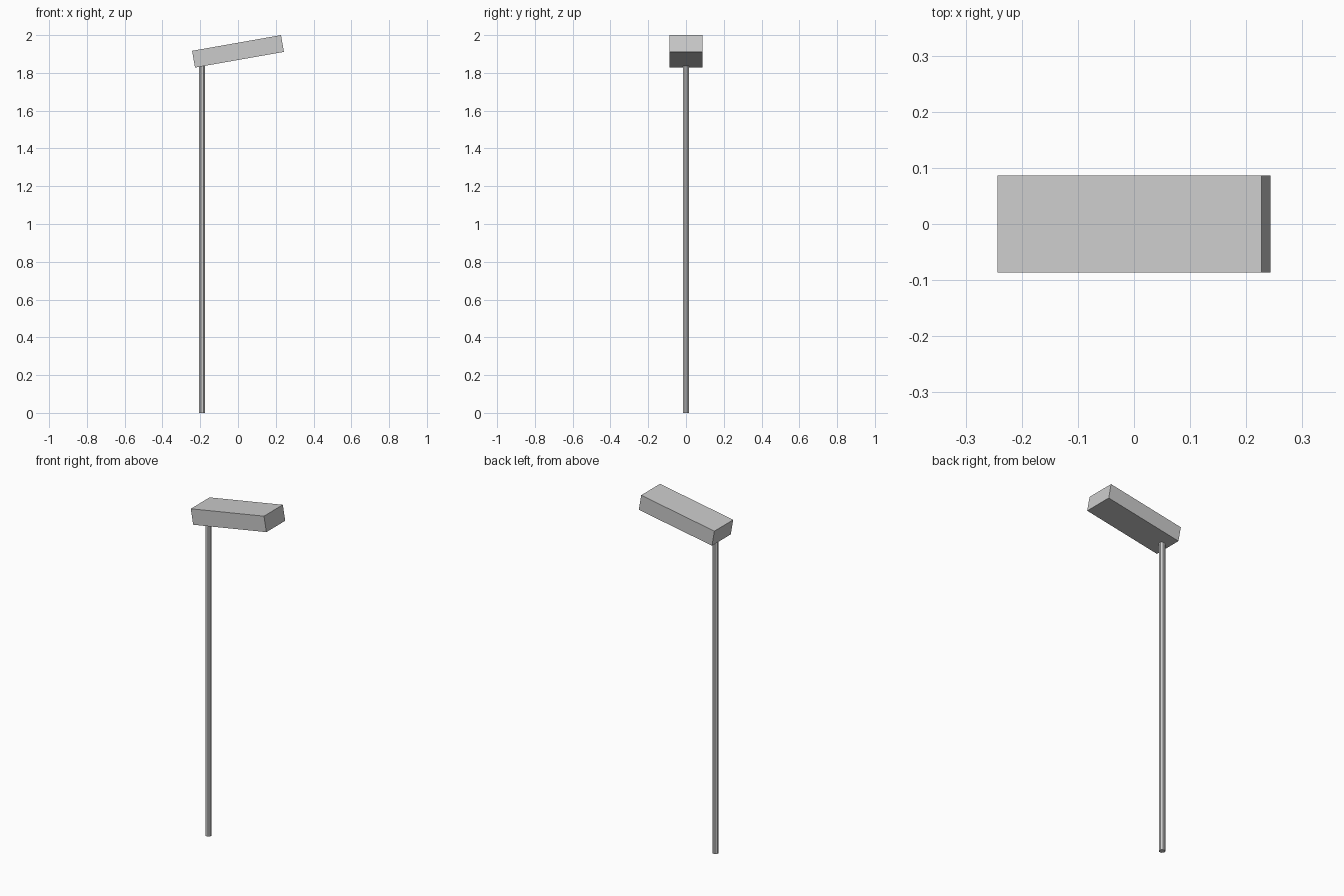
import bpy
from math import radians

if "Cube" in bpy.data.objects:
    bpy.data.objects.remove(bpy.data.objects["Cube"])

# Pole: thin low-poly cylinder, its top tucked into the tilted head
POLE_TOP = 1.845
bpy.ops.mesh.primitive_cylinder_add(vertices=8, radius=0.017, depth=POLE_TOP,
                                    location=(-0.19, 0, POLE_TOP / 2),
                                    rotation=(0, 0, radians(22.5)))
bpy.context.object.name = "pole"

# Head: box tilted upward by 10 degrees towards +x
bpy.ops.mesh.primitive_cube_add(size=1, location=(0, 0, 1.914),
                                rotation=(0, radians(-10), 0))
head = bpy.context.object
head.name = "head"
head.scale = (0.478, 0.173, 0.09)
